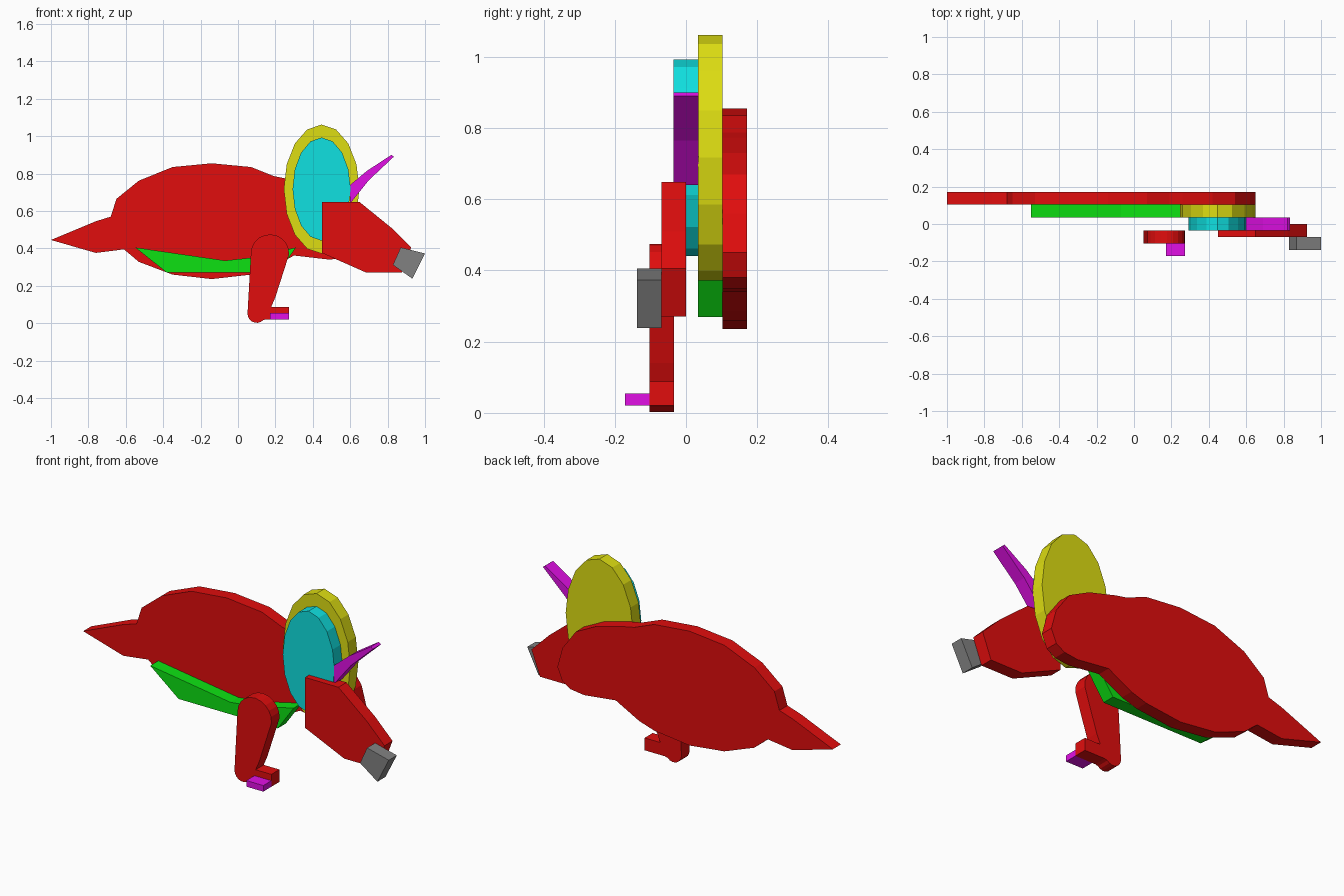
import bpy, bmesh, math

T = 0.069  # thickness of every flat layer


def material(name, rgb):
    m = bpy.data.materials.new(name)
    m.diffuse_color = (*rgb, 1)
    return m


RED = material("red", (0.75, 0.004, 0.004))
GREEN = material("green", (0.004, 0.75, 0.006))
YELLOW = material("yellow", (0.73, 0.73, 0.006))
CYAN = material("cyan", (0.005, 0.75, 0.75))
MAGENTA = material("magenta", (0.75, 0.005, 0.78))
GREY = material("grey", (0.22, 0.22, 0.22))


def slab(name, outline, y_front, mat):
    """Extrude an x-z outline backwards from y_front by the layer thickness."""
    bm = bmesh.new()
    face = bm.faces.new([bm.verts.new((x, y_front, z)) for x, z in outline])
    new = bmesh.ops.extrude_face_region(bm, geom=[face])["geom"]
    verts = [v for v in new if isinstance(v, bmesh.types.BMVert)]
    bmesh.ops.translate(bm, verts=verts, vec=(0, T, 0))
    bmesh.ops.recalc_face_normals(bm, faces=bm.faces[:])
    mesh = bpy.data.meshes.new(name)
    bm.to_mesh(mesh)
    bm.free()
    mesh.materials.append(mat)
    obj = bpy.data.objects.new(name, mesh)
    bpy.context.collection.objects.link(obj)
    return obj


def arc(cx, cz, rx, rz, start, end, steps):
    """Points on an elliptical arc, angles in degrees."""
    angles = [math.radians(start + (end - start) * i / steps) for i in range(steps + 1)]
    return [(cx + rx * math.cos(a), cz + rz * math.sin(a)) for a in angles]


# Body with tapering tail
slab("body", [
    (-1, 0.445), (-0.76, 0.545), (-0.68, 0.57), (-0.65, 0.665), (-0.53, 0.762),
    (-0.35, 0.835), (-0.14, 0.855), (0.07, 0.835), (0.19, 0.787), (0.26, 0.773),
    (0.42, 0.73), (0.54, 0.67), (0.62, 0.56), (0.65, 0.45), (0.62, 0.38),
    (0.57, 0.35), (0.49, 0.34), (0.30, 0.362), (0.16, 0.288), (0.07, 0.26),
    (-0.14, 0.236), (-0.35, 0.26), (-0.53, 0.328), (-0.61, 0.395), (-0.76, 0.376),
], 0.103, RED)

# Belly plate
slab("belly", [(-0.55, 0.405), (-0.07, 0.335), (0.07, 0.35), (0.31, 0.405),
               (0.215, 0.27), (-0.38, 0.27)], 0.034, GREEN)

# Neck frill: outer rim and inner disc
slab("frill_rim", arc(0.447, 0.717, 0.202, 0.345, 0, 360, 16)[:-1], 0.034, YELLOW)
slab("frill_disc", arc(0.447, 0.717, 0.155, 0.276, 0, 360, 16)[:-1], -0.0345, CYAN)

# Horn
slab("horn", [(0.6, 0.64), (0.6, 0.74), (0.69, 0.815), (0.82, 0.9),
              (0.833, 0.89), (0.70, 0.765)], -0.0345, MAGENTA)

# Head and beak
slab("head", [(0.45, 0.648), (0.65, 0.648), (0.82, 0.51), (0.926, 0.405),
              (0.875, 0.271), (0.685, 0.271), (0.45, 0.375)], -0.069, RED)
slab("beak", [(0.87, 0.405), (1.0, 0.373), (0.932, 0.238), (0.828, 0.312)],
     -0.138, GREY)

# Front leg: rounded shoulder, rounded heel and a straight foot
slab("front_leg",
     arc(0.171, 0.375, 0.102, 0.1, -5, 180, 10)
     + arc(0.1, 0.052, 0.049, 0.05, 180, 315, 7)
     + [(0.15, 0.021), (0.272, 0.021), (0.272, 0.088), (0.178, 0.088), (0.2, 0.14)],
     -0.103, RED)

# Toe claw
claw = slab("claw", [(0.17, 0.021), (0.272, 0.021), (0.272, 0.054), (0.17, 0.054)],
            -0.172, MAGENTA)
